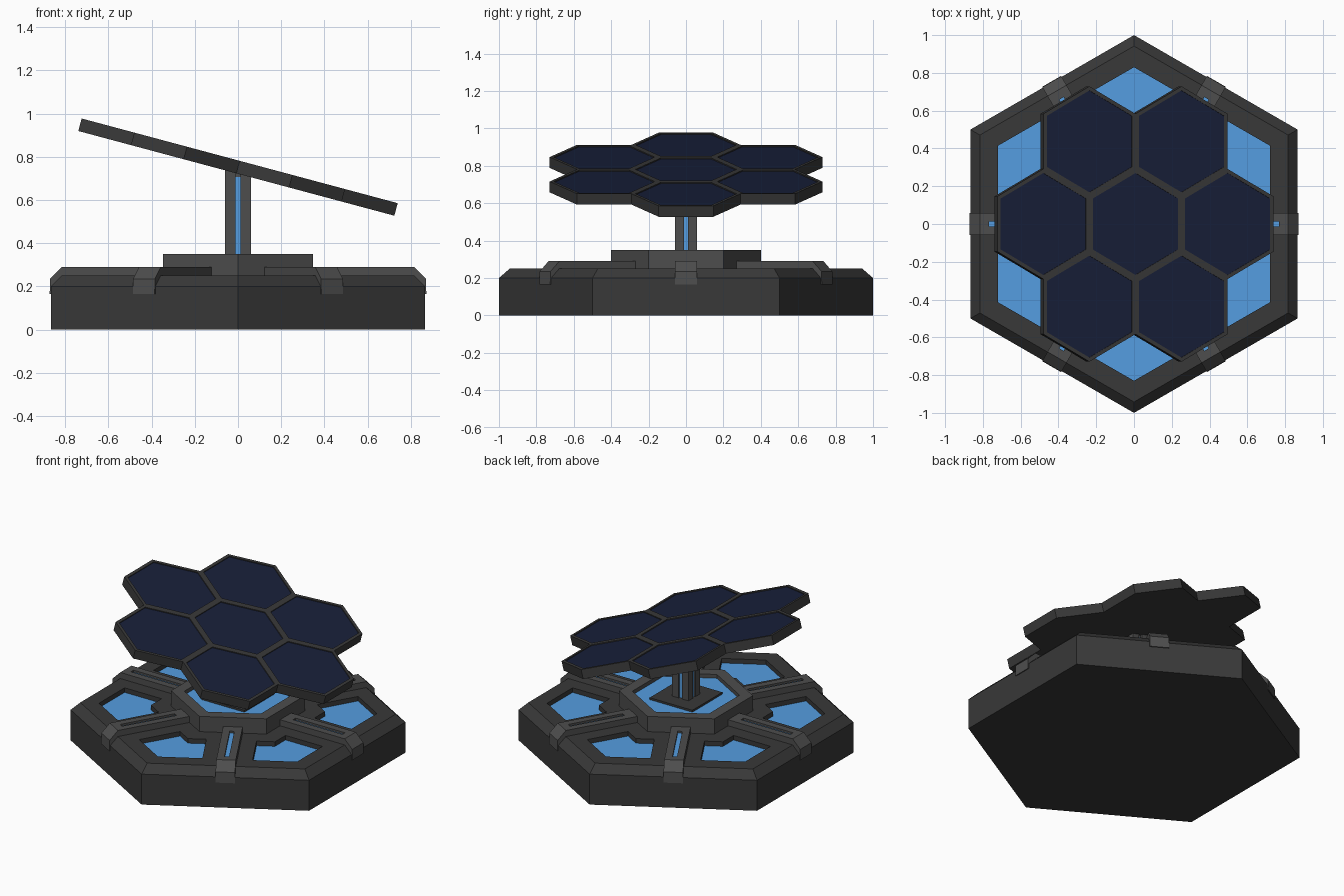
import bpy, bmesh
from math import radians, sin, cos
from mathutils import Matrix

if "Cube" in bpy.data.objects:
    bpy.data.objects.remove(bpy.data.objects["Cube"])


def material(name, rgb):
    m = bpy.data.materials.new(name)
    m.diffuse_color = (*rgb, 1)
    m.use_nodes = True
    m.node_tree.nodes["Principled BSDF"].inputs["Base Color"].default_value = m.diffuse_color
    return m


DARK = material("dark_grey", (0.04, 0.04, 0.04))
MID = material("mid_grey", (0.075, 0.075, 0.075))
GLOW = material("light_blue", (0.09, 0.34, 0.75))
NAVY = material("navy", (0.009, 0.014, 0.042))


def spin(deg):
    return Matrix.Rotation(radians(deg), 4, 'Z')


def hexagon(r):
    return [(r * cos(radians(30 + 60 * i)), r * sin(radians(30 + 60 * i))) for i in range(6)]


def box_pts(x0, x1, y):
    return [(x0, -y), (x1, -y), (x1, y), (x0, y)]


def add_prism(bm, pts, z0, z1, mat=Matrix(), top=None):
    """Extrude an outline from z0 to z1, optionally to another top outline."""
    lo = [bm.verts.new(mat @ Matrix.Translation((x, y, z0)).to_translation()) for x, y in pts]
    hi = [bm.verts.new(mat @ Matrix.Translation((x, y, z1)).to_translation()) for x, y in top or pts]
    n = len(pts)
    bm.faces.new(lo[::-1])
    for i in range(n):
        j = (i + 1) % n
        bm.faces.new((lo[i], lo[j], hi[j], hi[i]))
    return bm.faces.new(hi)


def finish(name, bm, *mats):
    bmesh.ops.recalc_face_normals(bm, faces=bm.faces)
    me = bpy.data.meshes.new(name)
    bm.to_mesh(me)
    bm.free()
    for m in mats:
        me.materials.append(m)
    ob = bpy.data.objects.new(name, me)
    bpy.context.collection.objects.link(ob)
    return ob


def prisms(name, pts, z0, z1, mats, *materials):
    bm = bmesh.new()
    for m in mats:
        add_prism(bm, pts, z0, z1, m)
    return finish(name, bm, *materials)


def recess_top(bm, face, width, depth):
    """Inset a face and sink it, giving the floor the second material."""
    bmesh.ops.inset_individual(bm, faces=[face], thickness=width)
    res = bmesh.ops.extrude_discrete_faces(bm, faces=[face])
    floor = res['faces'][0]
    bmesh.ops.translate(bm, verts=floor.verts, vec=-floor.normal * depth)
    floor.material_index = 1


def cut(ob, cutter):
    cutter.hide_render = True
    mod = ob.modifiers.new("cut", 'BOOLEAN')
    mod.operation, mod.object, mod.solver = 'DIFFERENCE', cutter, 'EXACT'
    bpy.context.view_layer.objects.active = ob
    bpy.ops.object.modifier_apply(modifier=mod.name)
    bpy.data.objects.remove(cutter)


# base: hexagonal block with chamfered rim
bm = bmesh.new()
add_prism(bm, hexagon(1), 0, 0.2)
bmesh.ops.delete(bm, geom=[f for f in bm.faces if f.calc_center_median().z > 0.19], context='FACES_ONLY')
rim = [e for e in bm.edges if e.is_boundary]
up = bmesh.ops.extrude_edge_only(bm, edges=rim)['geom']
new = [v for v in up if isinstance(v, bmesh.types.BMVert)]
for v in new:
    v.co.x, v.co.y, v.co.z = v.co.x * 0.942, v.co.y * 0.942, 0.25
bmesh.ops.contextual_create(bm, geom=[e for e in bm.edges if e.is_boundary])
base = finish("base", bm, DARK)


# six glowing pockets, one at each corner of the base
def corner(r, off):
    a = r * cos(radians(30))
    return a * cos(radians(30)) + off / 2, a / 2 - off * cos(radians(30))


oc, ic = corner(0.83, 0.15), corner(0.52, 0.15)
pocket = [(0.83, 0), oc, ic, (0.52, 0), (ic[0], -ic[1]), (oc[0], -oc[1])]
corners = [spin(30 + 60 * i) for i in range(6)]
cut(base, prisms("pocket_cutter", pocket, 0.215, 0.3, corners))
prisms("pocket_lights", pocket, 0.205, 0.22, corners, GLOW)

# six ribs clamped over the rim, each with a light slot
sides = [spin(60 * i) for i in range(6)]
rib = [(0.33, 0.22), (0.8, 0.22), (0.8, 0.165), (0.872, 0.165), (0.87, 0.235), (0.815, 0.29), (0.33, 0.29)]
upright = Matrix.Rotation(radians(90), 4, 'X')
ribs = prisms("ribs", rib, -0.058, 0.058, [s @ upright for s in sides], MID)
slot = box_pts(0.41, 0.768, 0.0135)
cut(ribs, prisms("slot_cutter", slot, 0.272, 0.32, sides))
prisms("rib_lights", slot, 0.262, 0.277, sides, GLOW)

# hub with sunken glowing floor
bm = bmesh.new()
top = add_prism(bm, hexagon(0.4), 0.24, 0.35)
bm.normal_update()
recess_top(bm, top, 0.08, 0.025)
finish("hub", bm, MID, GLOW)
prisms("post_foot", box_pts(-0.155, 0.155, 0.155), 0.31, 0.338, [Matrix()], DARK)

# square post with a groove and light strip on each face
quarter = [(0.06, -0.06), (0.06, -0.012), (0.046, -0.012), (0.046, 0.012), (0.06, 0.012)]
outline = []
for k in range(4):
    c, s = (1, 0, -1, 0)[k], (0, 1, 0, -1)[k]
    outline += [(x * c - y * s, x * s + y * c) for x, y in quarter]
prisms("post", outline, 0.32, 0.74, [Matrix()], MID)
prisms("post_lights", box_pts(-0.051, 0.051, 0.0118), 0.335, 0.705, [Matrix(), spin(90)], GLOW)

# tilted array of seven hexagonal solar tiles
ap = 0.2525
tilt = Matrix.Translation((0, 0, 0.752)) @ Matrix.Rotation(radians(15), 4, 'Y')
bm = bmesh.new()
for place in [Matrix()] + [s @ Matrix.Translation((2 * ap, 0, 0)) for s in sides]:
    top = add_prism(bm, hexagon(ap / cos(radians(30))), -0.03, 0.03,
                    tilt @ Matrix.Translation(place.to_translation()))
    bm.normal_update()
    recess_top(bm, top, 0.022, 0.006)
finish("solar_tiles", bm, DARK, NAVY)
